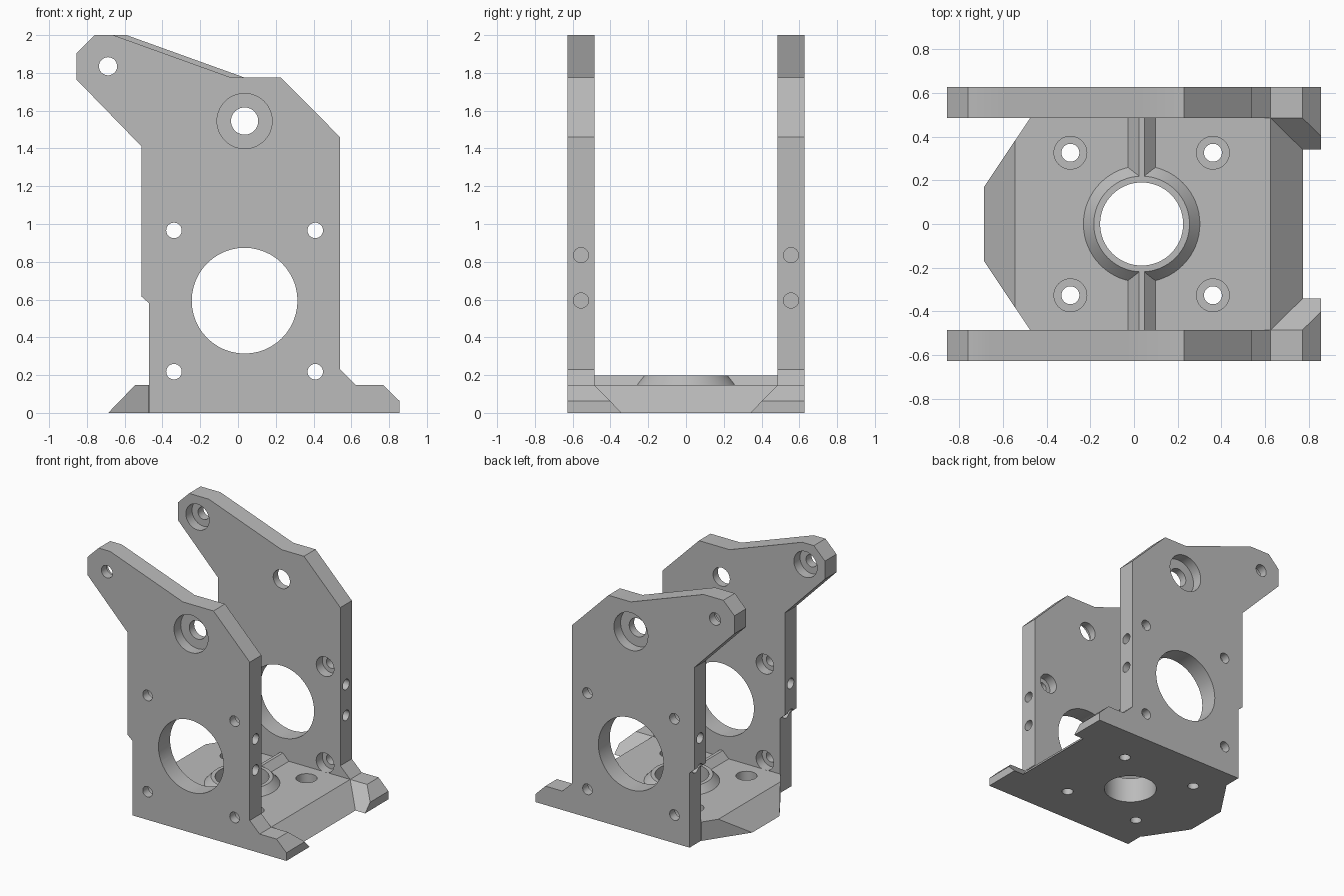
import bpy, bmesh
from math import cos, sin, pi, radians
from mathutils import Matrix

cube = bpy.data.objects.get("Cube")
if cube:
    bpy.data.objects.remove(cube, do_unlink=True)

grey = bpy.data.materials.new("machined grey")
grey.use_nodes = True
colour = (0.5, 0.5, 0.5, 1)
grey.diffuse_color = colour
grey.node_tree.nodes["Principled BSDF"].inputs["Base Color"].default_value = colour

CX = 0.035               # axis shared by all the bores
INNER, OUTER = 0.485, 0.627   # inner and outer faces of the side plates
DECK = 0.147             # top of the base


def to_object(name, bm):
    bmesh.ops.recalc_face_normals(bm, faces=bm.faces)
    mesh = bpy.data.meshes.new(name)
    bm.to_mesh(mesh)
    bm.free()
    mesh.materials.append(grey)
    ob = bpy.data.objects.new(name, mesh)
    bpy.context.collection.objects.link(ob)
    return ob


def prism(name, points, axis, lo, hi):
    """Extrude a flat outline along one axis."""
    place = {"x": lambda a, b, t: (t, a, b),
             "y": lambda a, b, t: (a, t, b),
             "z": lambda a, b, t: (a, b, t)}[axis]
    bm = bmesh.new()
    low = [bm.verts.new(place(a, b, lo)) for a, b in points]
    high = [bm.verts.new(place(a, b, hi)) for a, b in points]
    bm.faces.new(low)
    bm.faces.new(high)
    n = len(points)
    for i in range(n):
        j = (i + 1) % n
        bm.faces.new((low[i], low[j], high[j], high[i]))
    return to_object(name, bm)


def boolean(target, other, operation="DIFFERENCE"):
    mod = target.modifiers.new("cut", "BOOLEAN")
    mod.operation = operation
    mod.solver = "EXACT"
    mod.object = other
    bpy.context.view_layer.objects.active = target
    bpy.ops.object.modifier_apply(modifier=mod.name)
    bpy.data.objects.remove(other, do_unlink=True)


def drill(target, a, b, radius, axis, lo, hi, sides=48):
    ring = [(a + radius * cos(2 * pi * i / sides), b + radius * sin(2 * pi * i / sides))
            for i in range(sides)]
    boolean(target, prism("drill", ring, axis, lo, hi))


def finish(ob):
    bpy.ops.object.select_all(action="DESELECT")
    ob.select_set(True)
    bpy.context.view_layer.objects.active = ob
    bpy.ops.object.shade_smooth_by_angle(angle=radians(25))


# Side plates: same outline, apart from where the arm's top slope begins
def side_plate(name, side, shift):
    outline = [(-0.47, 0), (-0.47, 0.58), (-0.51, 0.615), (-0.51, 1.41),
               (-0.855, 1.765), (-0.855, 1.905), (-0.76, 2),
               (-0.66 + shift, 2), (-0.035 + shift, 1.775), (0.228, 1.775),
               (0.54, 1.46), (0.54, 0.23), (0.625, DECK), (0.77, DECK),
               (0.855, 0.063), (0.855, 0)]
    plate = prism(name, outline, "y", *sorted((side * INNER, side * OUTER)))

    def bore(x, z, radius, near=0.4, far=0.7):
        drill(plate, x, z, radius, "y", *sorted((side * near, side * far)))

    bore(CX, 0.594, 0.28)                    # motor opening
    bore(CX, 1.545, 0.072)                   # bearing seat, recessed outside
    bore(CX, 1.545, 0.146, near=0.545)
    bore(-0.688, 1.835, 0.048)               # arm hole, recessed inside
    bore(-0.688, 1.835, 0.1, far=0.56)
    for x in (CX - 0.374, CX + 0.374):       # screw holes, recessed inside
        for z in (0.218, 0.966):
            bore(x, z, 0.041)
            bore(x, z, 0.076, far=0.56)
    for z in (0.595, 0.835):                 # blind holes in both edges
        drill(plate, side * 0.556, z, 0.04, "x", 0.42, 0.7)
        drill(plate, side * 0.556, z, 0.04, "x", -0.7, -0.39)
    finish(plate)


side_plate("front_plate", -1, 0)
side_plate("back_plate", 1, 0.07)

# Base with sloping ends and clipped corners
base = prism("base", [(-0.687, 0), (-0.545, DECK), (0.625, DECK), (0.772, 0)],
             "y", -INNER, INNER)
plan = [(-0.687, -0.168), (-0.687, 0.168), (-0.475, INNER), (-0.4, 0.6),
        (0.9, 0.6), (0.9, -0.6), (-0.4, -0.6), (-0.475, -INNER)]
boolean(base, prism("plan", plan, "z", -0.1, 0.4), "INTERSECT")

# Ridge across the base and the tapered collar around the bore
ridge = [(CX - 0.063, 0.1), (CX - 0.063, DECK), (CX - 0.012, 0.198),
         (CX + 0.012, 0.198), (CX + 0.063, DECK), (CX + 0.063, 0.1)]
boolean(base, prism("ridge", ridge, "y", -INNER, INNER), "UNION")
bm = bmesh.new()
bmesh.ops.create_cone(bm, cap_ends=True, segments=64, radius1=0.312, radius2=0.219,
                      depth=0.1, matrix=Matrix.Translation((CX, 0, 0.148)))
boolean(base, to_object("collar", bm), "UNION")
drill(base, CX, 0, 0.19, "z", -0.1, 0.4, 64)

# Recessed screw holes in the base
for x in (CX - 0.326, CX + 0.326):
    for y in (-0.326, 0.326):
        drill(base, x, y, 0.041, "z", -0.1, 0.4)
        drill(base, x, y, 0.075, "z", 0.075, 0.4)
finish(base)

# Sloping gussets that brace the feet
foot = [(0.6, 0), (0.6, DECK), (0.77, DECK), (0.855, 0.063), (0.855, 0)]
for name, side in (("front_gusset", -1), ("back_gusset", 1)):
    slope = [(side * INNER, 0), (side * INNER, DECK), (side * 0.34, 0)]
    gusset = prism(name, slope, "x", 0.62, 1)
    boolean(gusset, prism("foot", foot, "y", -1, 1), "INTERSECT")
    finish(gusset)
